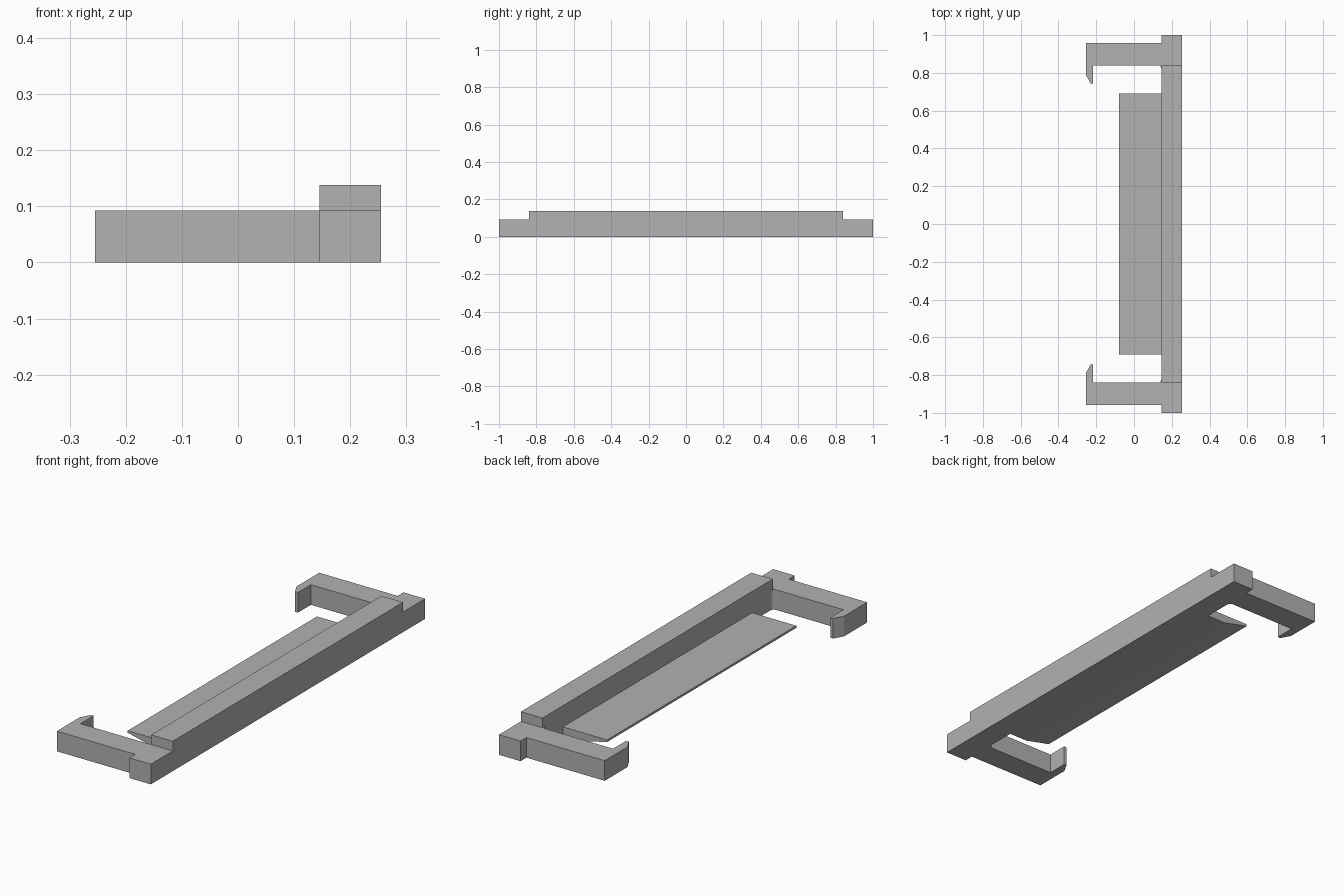
import bpy, bmesh, math
from mathutils import Vector

if "Cube" in bpy.data.objects:
    bpy.data.objects.remove(bpy.data.objects["Cube"])

grey = bpy.data.materials.new("plain grey")
grey.diffuse_color = (0.445, 0.445, 0.445, 1)
grey.use_nodes = True
grey.node_tree.nodes["Principled BSDF"].inputs["Base Color"].default_value = grey.diffuse_color


def prism(name, outline, place, start, end):
    """Extrude a 2D outline from start to end; place maps (a, b, depth) to xyz."""
    bm = bmesh.new()
    face = bm.faces.new([bm.verts.new(place(a, b, start)) for a, b in outline])
    moved = bmesh.ops.extrude_face_region(bm, geom=[face])["geom"]
    shift = Vector(place(0, 0, end)) - Vector(place(0, 0, start))
    bmesh.ops.translate(bm, vec=shift,
                        verts=[v for v in moved if isinstance(v, bmesh.types.BMVert)])
    bmesh.ops.recalc_face_normals(bm, faces=bm.faces)
    mesh = bpy.data.meshes.new(name)
    bm.to_mesh(mesh)
    bm.free()
    mesh.materials.append(grey)
    obj = bpy.data.objects.new(name, mesh)
    bpy.context.collection.objects.link(obj)
    return obj


X_IN, X_OUT = 0.145, 0.255      # inner and outer faces of the rail
ARM_H, RAIL_H = 0.093, 0.138
ARM_Y = 0.84                    # inner face of the arms

# Long rail with a lower step at each end
half = [(1, 0), (1, ARM_H), (ARM_Y, ARM_H), (ARM_Y, RAIL_H)]
rail_profile = half + [(-y, z) for y, z in reversed(half)]
prism("rail", rail_profile, lambda y, z, x: (x, y, z), X_IN, X_OUT)

# Hooked arms, with a small fillet where each one meets the rail
R = 0.018
fillet = [(X_IN - R + R * math.cos(t), ARM_Y - R + R * math.sin(t))
          for t in (math.radians(a) for a in (0, 22.5, 45, 67.5, 90))]
arm_outline = [(X_IN, 0.957), (-0.255, 0.957), (-0.255, 0.79),
               (-0.23, 0.745), (-0.216, 0.745), (-0.216, ARM_Y)]
arm_outline += list(reversed(fillet))
for name, side in (("back_arm", 1), ("front_arm", -1)):
    prism(name, [(x, side * y) for x, y in arm_outline],
          lambda x, y, z: (x, y, z), 0, ARM_H)

# Thin ledge, flat on top and tapering underneath to its free edge
ledge_profile = [(X_IN, 0), (0.05, 0), (-0.08, 0.03), (-0.08, 0.04), (X_IN, 0.04)]
prism("ledge", ledge_profile, lambda x, z, y: (x, y, z), -0.69, 0.69)

# Correct the fillet to curve inward, hollow side towards the open corner
for name, side in (("back_arm", 1), ("front_arm", -1)):
    centre = Vector((X_IN - R, side * (ARM_Y - R)))
    for v in bpy.data.objects[name].data.vertices:
        offset = Vector((v.co.x, v.co.y)) - centre
        if offset.length < R * 1.01:
            v.co.x, v.co.y = centre + offset.normalized() * R
